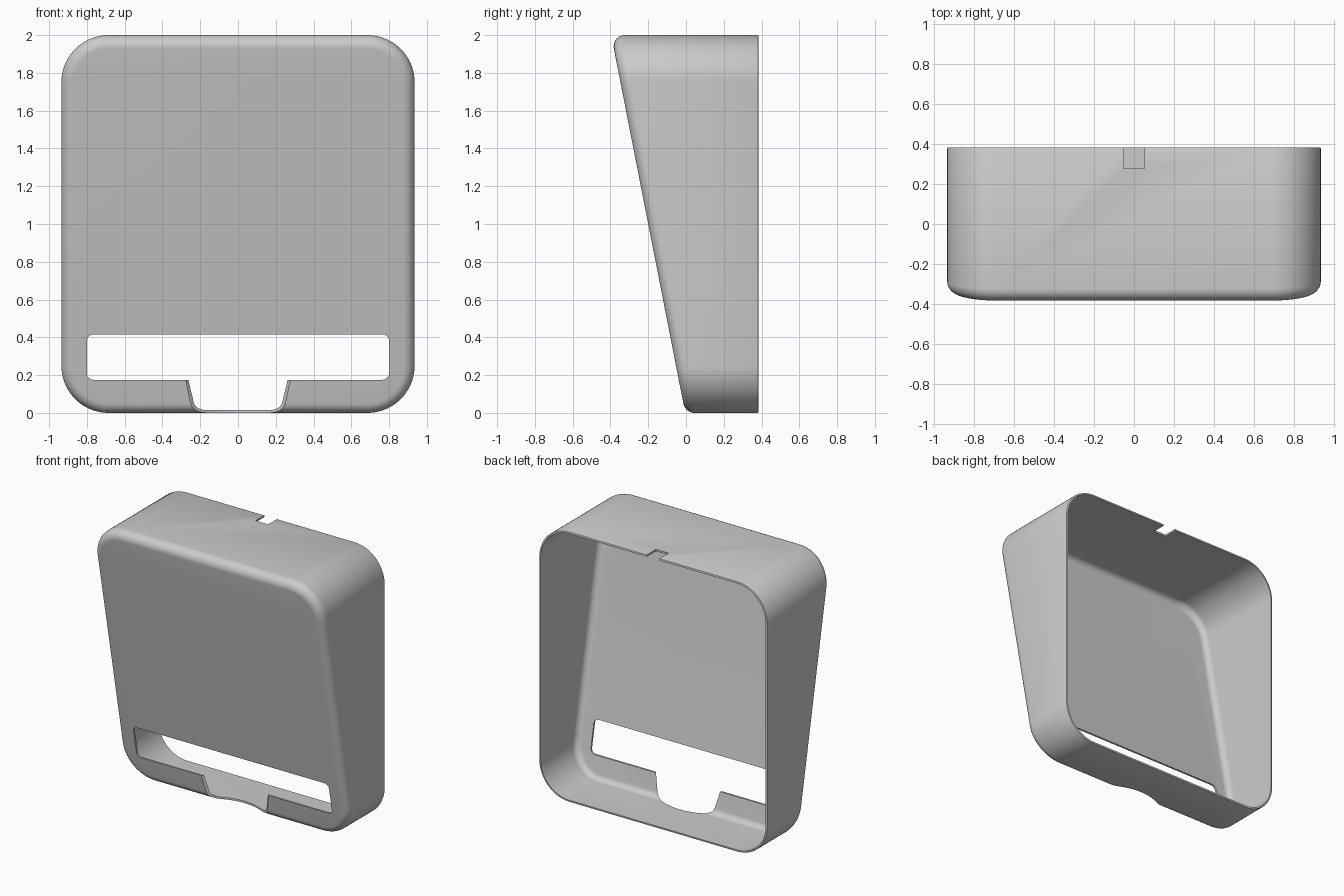
import bpy, bmesh, math
from mathutils import Vector

if "Cube" in bpy.data.objects:
    bpy.data.objects.remove(bpy.data.objects["Cube"], do_unlink=True)

HALF_W, HEIGHT, CORNER = 0.935, 2.0, 0.25   # outline seen from the front
BACK, SLOPE, LEAN = 0.384, 0.196, -0.004    # rear rim and slanted front plane
FILLET, WALL, RIM = 0.06, 0.014, 0.006
FRONT_N = Vector((0, -1, -SLOPE)).normalized()

grey = bpy.data.materials.new("light_grey")
grey.use_nodes = True
grey.diffuse_color = (0.6, 0.6, 0.6, 1)
grey.node_tree.nodes["Principled BSDF"].inputs["Base Color"].default_value = (0.6, 0.6, 0.6, 1)


def rounded_rect(half_w, half_h, radius, steps):
    """Outline in x/z around the origin, as (point, outward normal) pairs."""
    result = []
    for i, (sx, sz) in enumerate(((1, 1), (-1, 1), (-1, -1), (1, -1))):
        for k in range(steps + 1):
            a = math.pi / 2 * (i + k / steps)
            n = Vector((math.cos(a), 0, math.sin(a)))
            result.append((Vector((sx * (half_w - radius), 0, sz * (half_h - radius))) + n * radius, n))
    return result


def loft(name, rings):
    """Skin a list of closed rings and cap both ends."""
    bm = bmesh.new()
    loops = [[bm.verts.new(p) for p in ring] for ring in rings]
    for a, b in zip(loops, loops[1:]):
        for i in range(len(a)):
            j = (i + 1) % len(a)
            bm.faces.new((a[i], a[j], b[j], b[i]))
    bm.faces.new(loops[0])
    bm.faces.new(loops[-1])
    bmesh.ops.recalc_face_normals(bm, faces=bm.faces)
    mesh = bpy.data.meshes.new(name)
    bm.to_mesh(mesh)
    bm.free()
    obj = bpy.data.objects.new(name, mesh)
    bpy.context.collection.objects.link(obj)
    return obj


# Centres of the rolling fillet along the front edge
outline = rounded_rect(HALF_W, HEIGHT / 2, CORNER, 18)
centres = []
for p, n in outline:
    c = p - n * FILLET + Vector((0, 0, HEIGHT / 2))
    c.y = LEAN - SLOPE * c.z + FILLET * math.sqrt(1 + SLOPE ** 2)
    centres.append((c, n))


def fillet_rings(radius, steps=9):
    return [[c + FRONT_N.slerp(n, k / steps) * radius for c, n in centres] for k in range(steps + 1)]


def wall_ring(inset, y):
    ring = []
    for c, n in centres:
        p = c + n * (FILLET - inset)
        ring.append(Vector((p.x, y, p.z)))
    return ring


# Thin hollow shell, open at the back
rim = [wall_ring(0, BACK - RIM), wall_ring(RIM * 0.3, BACK - RIM * 0.3),
       wall_ring(RIM, BACK), wall_ring(WALL, BACK)]
shell = loft("cover_shell", fillet_rings(FILLET) + rim + fillet_rings(FILLET - WALL)[::-1])
shell.data.materials.append(grey)

# Cutters: wide front slot, curved finger notch below it, small cable notch on top
slot_outline = [p + Vector((0, 0, 0.295)) for p, n in rounded_rect(0.8, 0.12, 0.035, 6)]
slot = loft("slot_cutter", [[p + Vector((0, y, 0)) for p in slot_outline] for y in (-0.3, 0.15)])

circle = [(0.388 * math.cos(a), 0.388 * math.sin(a) - 0.31)
          for a in (2 * math.pi * i / 96 for i in range(96))]
finger = loft("finger_notch_cutter", [[Vector((x, y, z)) for x, y in circle] for z in (-0.1, 0.25)])

square = ((-0.052, 0.278), (0.052, 0.278), (0.052, 0.5), (-0.052, 0.5))
cable = loft("cable_notch_cutter", [[Vector((x, y, z)) for x, y in square] for z in (1.9, 2.1)])

bpy.ops.object.select_all(action='DESELECT')
bpy.context.view_layer.objects.active = shell
shell.select_set(True)
for cutter in (slot, finger, cable):
    cutter.hide_render = True
    mod = shell.modifiers.new(cutter.name, 'BOOLEAN')
    mod.operation = 'DIFFERENCE'
    mod.solver = 'EXACT'
    mod.object = cutter
    bpy.ops.object.modifier_apply(modifier=mod.name)
    bpy.data.objects.remove(cutter, do_unlink=True)

bpy.ops.object.shade_smooth_by_angle(angle=math.radians(30))
